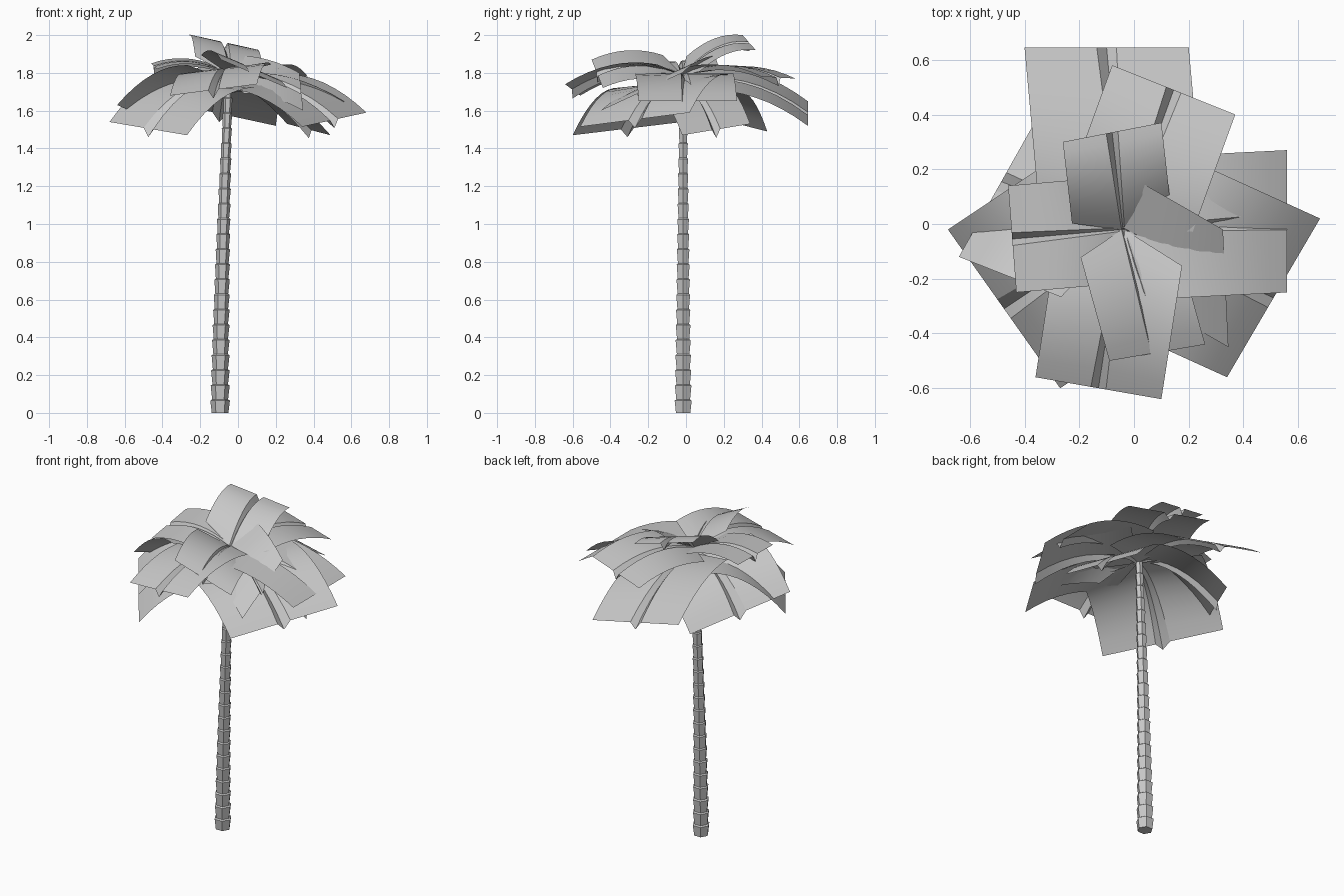
import bpy, bmesh, math
from mathutils import Vector

cube = bpy.data.objects.get("Cube")
if cube:
    bpy.data.objects.remove(cube, do_unlink=True)

# Single plain grey for the whole tree
grey = bpy.data.materials.new("plain_grey")
grey.use_nodes = True
colour = (0.58, 0.58, 0.58, 1)
grey.diffuse_color = colour
grey.node_tree.nodes["Principled BSDF"].inputs["Base Color"].default_value = colour


def add_object(name, bm, smooth):
    mesh = bpy.data.meshes.new(name)
    bm.to_mesh(mesh)
    bm.free()
    mesh.materials.append(grey)
    obj = bpy.data.objects.new(name, mesh)
    bpy.context.collection.objects.link(obj)
    if smooth:
        bpy.ops.object.select_all(action='DESELECT')
        obj.select_set(True)
        bpy.context.view_layer.objects.active = obj
        bpy.ops.object.shade_smooth_by_angle(angle=math.radians(25))


# Trunk: stacked six-sided cups that flare upward along a slight lean
SIDES, TOP, STEP = 6, 1.78, 0.08


def trunk_ring(bm, z, scale):
    f = z / TOP
    r = (0.05 - 0.029 * f) * scale
    x = -0.095 + 0.047 * f ** 1.6
    angles = [math.tau * i / SIDES for i in range(SIDES)]
    return [bm.verts.new((x + r * math.cos(a), -0.015 + r * math.sin(a), z)) for a in angles]


bm = bmesh.new()
rings = [trunk_ring(bm, 0, 0.88)]
z = 0.065
while z < TOP:
    rings.append(trunk_ring(bm, z, 1.06))
    rings.append(trunk_ring(bm, z + 0.006, 0.86))
    z += STEP
for low, high in zip(rings, rings[1:]):
    for i in range(SIDES):
        j = (i + 1) % SIDES
        bm.faces.new((low[i], low[j], high[j], high[i]))
bm.faces.new(rings[0][::-1])
bm.faces.new(rings[-1])
add_object("trunk", bm, False)


# Frond: arched card with a grooved midrib and a chevron-shaped base
def frond(name, a, b, apex, start):
    a, b = Vector(a), Vector(b)
    base = Vector((-0.04, -0.02, start))
    tip = (a + b) / 2
    bend = (base + tip) / 2
    bend.z = 2 * apex - (start + tip.z) / 2
    side = b - a
    edge = side / 2
    rows = 8

    def arc(t):
        return base * (1 - t) ** 2 + bend * (2 * t * (1 - t)) + tip * t * t

    bm = bmesh.new()
    grid = []
    for i in range(rows + 1):
        t = i / rows
        te = 0.16 + 0.84 * t
        rib = side * (0.015 + 0.045 * t)
        dip = Vector((0, 0, 0.01 + 0.035 * t))
        row = (arc(te) - edge, arc(t) - rib, arc(t) - dip, arc(t) + rib, arc(te) + edge)
        grid.append([bm.verts.new(p) for p in row])
    for r0, r1 in zip(grid, grid[1:]):
        for k in range(4):
            bm.faces.new((r0[k], r0[k + 1], r1[k + 1], r1[k]))
    # Upper side of every card faces the sky
    bm.normal_update()
    if sum(f.normal.z for f in bm.faces) < 0:
        bmesh.ops.reverse_faces(bm, faces=bm.faces[:])
    add_object(name, bm, True)


# Tip corners, mid-height and root height of each frond
fronds = {
    "upright_back_frond": ((-0.26, 0.30, 2.0), (0.10, 0.37, 1.92), 1.93, 1.79),
    "upper_back_frond": ((-0.08, 0.58, 1.77), (0.37, 0.40, 1.78), 1.84, 1.79),
    "lower_back_frond": ((-0.40, 0.645, 1.65), (0.20, 0.645, 1.52), 1.75, 1.75),
    "upper_left_frond": ((0.56, 0.27, 1.65), (0.56, -0.25, 1.65), 1.78, 1.79),
    "lower_left_front_frond": ((0.68, 0.02, 1.59), (0.34, -0.56, 1.515), 1.73, 1.74),
    "lower_left_back_frond": ((0.49, -0.02, 1.47), (0.26, 0.34, 1.53), 1.68, 1.74),
    "lower_right_front_frond": ((-0.68, -0.02, 1.54), (-0.27, -0.60, 1.47), 1.72, 1.74),
    "lower_right_back_frond": ((-0.64, -0.12, 1.63), (-0.33, 0.43, 1.49), 1.74, 1.76),
    "upper_right_frond": ((-0.46, 0.14, 1.85), (-0.43, -0.25, 1.82), 1.86, 1.79),
    "middle_front_frond": ((-0.36, -0.56, 1.68), (0.10, -0.64, 1.74), 1.82, 1.79),
    "upper_front_frond": ((-0.09, -0.50, 1.87), (0.26, -0.44, 1.72), 1.845, 1.79),
    "middle_left_front_frond": ((0.325, -0.02, 1.80), (0.345, -0.45, 1.60), 1.775, 1.79),
}
for name, data in fronds.items():
    frond(name, *data)
